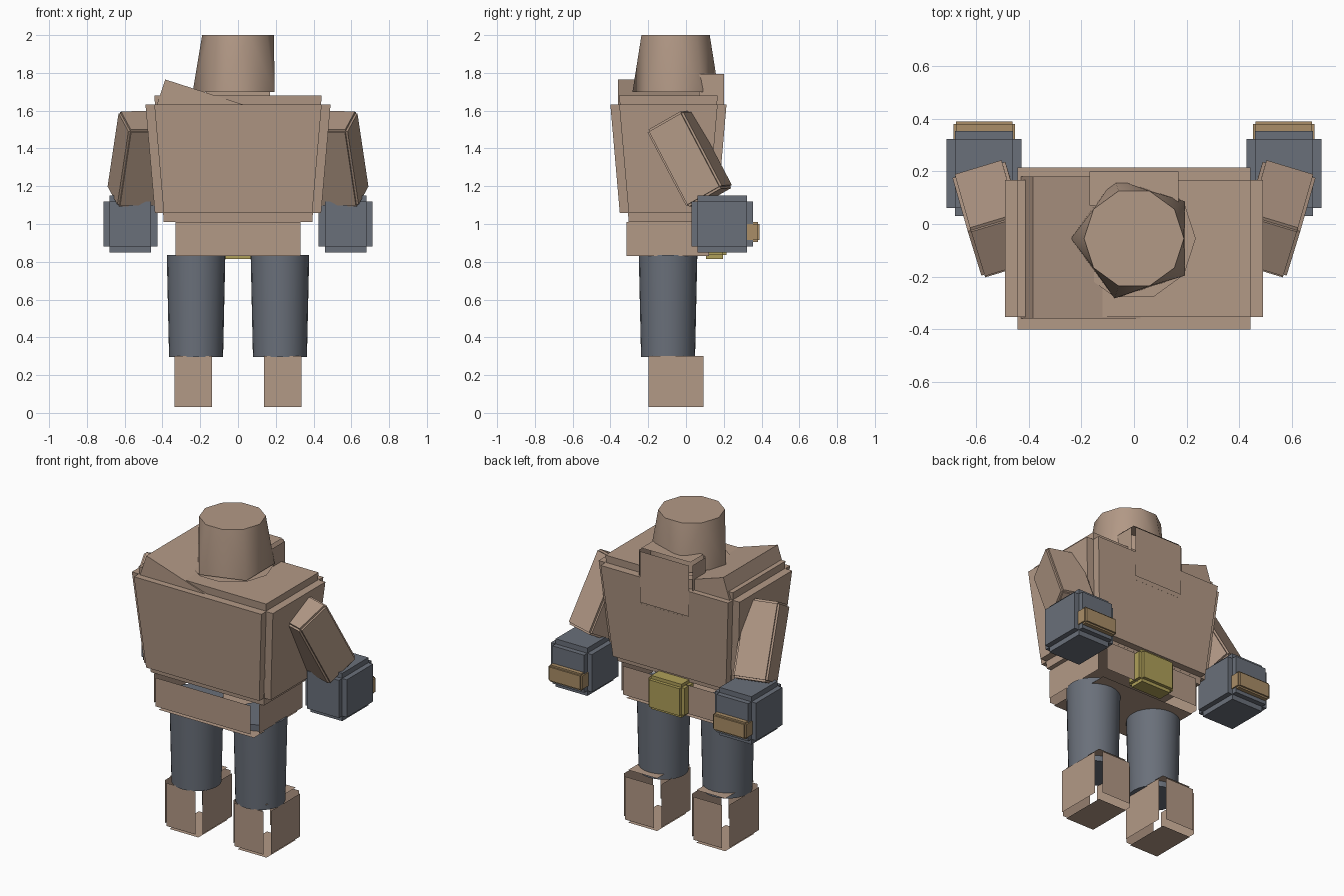
import bpy
import bmesh
from math import cos, sin, pi, radians
from mathutils import Vector

cube = bpy.data.objects.get("Cube")
if cube:
    bpy.data.objects.remove(cube, do_unlink=True)


def material(name, r, g, b):
    m = bpy.data.materials.new(name)
    m.use_nodes = True
    m.diffuse_color = (r, g, b, 1)
    m.node_tree.nodes["Principled BSDF"].inputs["Base Color"].default_value = (r, g, b, 1)
    return m


CLAY = material("clay brown", 0.45, 0.32, 0.24)
SLATE = material("slate blue", 0.144, 0.162, 0.195)
TAN = material("band tan", 0.40, 0.27, 0.135)
YELLOW = material("buckle yellow", 0.43, 0.35, 0.10)


def finish(bm, name, mat, smooth=False):
    bmesh.ops.recalc_face_normals(bm, faces=bm.faces)
    mesh = bpy.data.meshes.new(name)
    bm.to_mesh(mesh)
    bm.free()
    mesh.materials.append(mat)
    ob = bpy.data.objects.new(name, mesh)
    bpy.context.collection.objects.link(ob)
    if smooth:
        bpy.ops.object.select_all(action="DESELECT")
        ob.select_set(True)
        bpy.context.view_layer.objects.active = ob
        bpy.ops.object.shade_smooth_by_angle(angle=radians(50))
    return ob


def stepped_box(name, mat, center, size, step, loose=False, taper=0.0, axes=None):
    """Box with stepped edges; loose keeps only the six separated side plates."""
    axes = axes or [Vector((1, 0, 0)), Vector((0, 1, 0)), Vector((0, 0, 1))]
    bm = bmesh.new()
    for k in range(3):
        half = [s / 2 - (0 if i == k else step) for i, s in enumerate(size)]
        made = bmesh.ops.create_cube(bm, size=2)["verts"]
        if loose:
            sides = [f for f in {f for v in made for f in v.link_faces}
                     if abs(f.calc_center_median()[k]) < 0.5]
            bmesh.ops.delete(bm, geom=sides, context="FACES_ONLY")
        for v in made:
            shrink = taper if v.co.z < 0 else 0
            p = [v.co[0] * (half[0] - shrink), v.co[1] * (half[1] - shrink), v.co[2] * half[2]]
            v.co = Vector(center) + sum((a * c for a, c in zip(axes, p)), Vector())
    return finish(bm, name, mat)


# Torso, waist and buckle
stepped_box("torso", CLAY, (0, -0.093, 1.345), (0.98, 0.615, 0.67), 0.047, taper=0.05)
stepped_box("waist", CLAY, (0, -0.097, 0.92), (0.73, 0.505, 0.25), 0.035, loose=True)
stepped_box("buckle", YELLOW, (0, 0.15, 0.92), (0.25, 0.13, 0.21), 0.02)

# Collar plates behind the neck
stepped_box("collar", CLAY, (0, 0.135, 1.635), (0.37, 0.16, 0.35), 0.015, loose=True)

# Raised wedge over the right shoulder
bm = bmesh.new()
outline = [(-0.43, 1.63), (-0.385, 1.765), (0.035, 1.63)]
face = bm.faces.new([bm.verts.new((x, -0.36, z)) for x, z in outline])
new = bmesh.ops.extrude_face_region(bm, geom=[face])["geom"]
bmesh.ops.translate(bm, vec=(0, 0.54, 0), verts=[g for g in new if isinstance(g, bmesh.types.BMVert)])
finish(bm, "shoulder_wedge", CLAY)

# Head: ten-sided crown flaring to a five-sided base
bm = bmesh.new()


def ring(count, radius, z):
    return [bm.verts.new((radius * cos(pi / 5 + 2 * pi * i / count),
                          -0.055 + radius * sin(pi / 5 + 2 * pi * i / count), z))
            for i in range(count)]


top, base = ring(10, 0.19, 2.0), ring(5, 0.24, 1.70)
bm.faces.new(top)
bm.faces.new(base)
for i in range(5):
    a, b = base[i], base[(i + 1) % 5]
    t0, t1, t2 = top[2 * i], top[2 * i + 1], top[(2 * i + 2) % 10]
    for tri in ((a, t0, t1), (a, t1, b), (b, t1, t2)):
        bm.faces.new(tri)
finish(bm, "head", CLAY, smooth=True)

# Neck disc under the head
bm = bmesh.new()
bm.faces.new(ring(10, 0.235, 1.69))
finish(bm, "neck_disc", CLAY)

# Limbs, repeated on both sides
for side, s in (("right", -1), ("left", 1)):
    # Arm swings out and toward the back
    along = Vector((s * 0.06, 0.21, -0.40)).normalized()
    across = Vector((-s * 0.195, 0.06, 0.0))
    across = (across - along * across.dot(along)).normalized()
    depth = along.cross(across)
    stepped_box(side + "_arm", CLAY, (s * 0.535, 0.02, 1.345), (0.21, 0.225, 0.465), 0.012,
                axes=[across, depth, along])

    # Fist with a knuckle band
    stepped_box(side + "_fist", SLATE, (s * 0.57, 0.192, 1.0), (0.285, 0.325, 0.30), 0.032)
    stepped_box(side + "_knuckle_band", TAN, (s * 0.57, 0.345, 0.957), (0.235, 0.09, 0.105), 0.01)

    # Tapered leg
    bm = bmesh.new()
    bmesh.ops.create_cone(bm, cap_ends=True, segments=24, radius1=0.143, radius2=0.155, depth=0.54)
    bmesh.ops.translate(bm, vec=(s * 0.222, -0.095, 0.565), verts=bm.verts)
    finish(bm, side + "_leg", SLATE, smooth=True)

    # Foot of separated plates
    stepped_box(side + "_foot", CLAY, (s * 0.237, -0.053, 0.165), (0.26, 0.35, 0.33), 0.03, loose=True)
